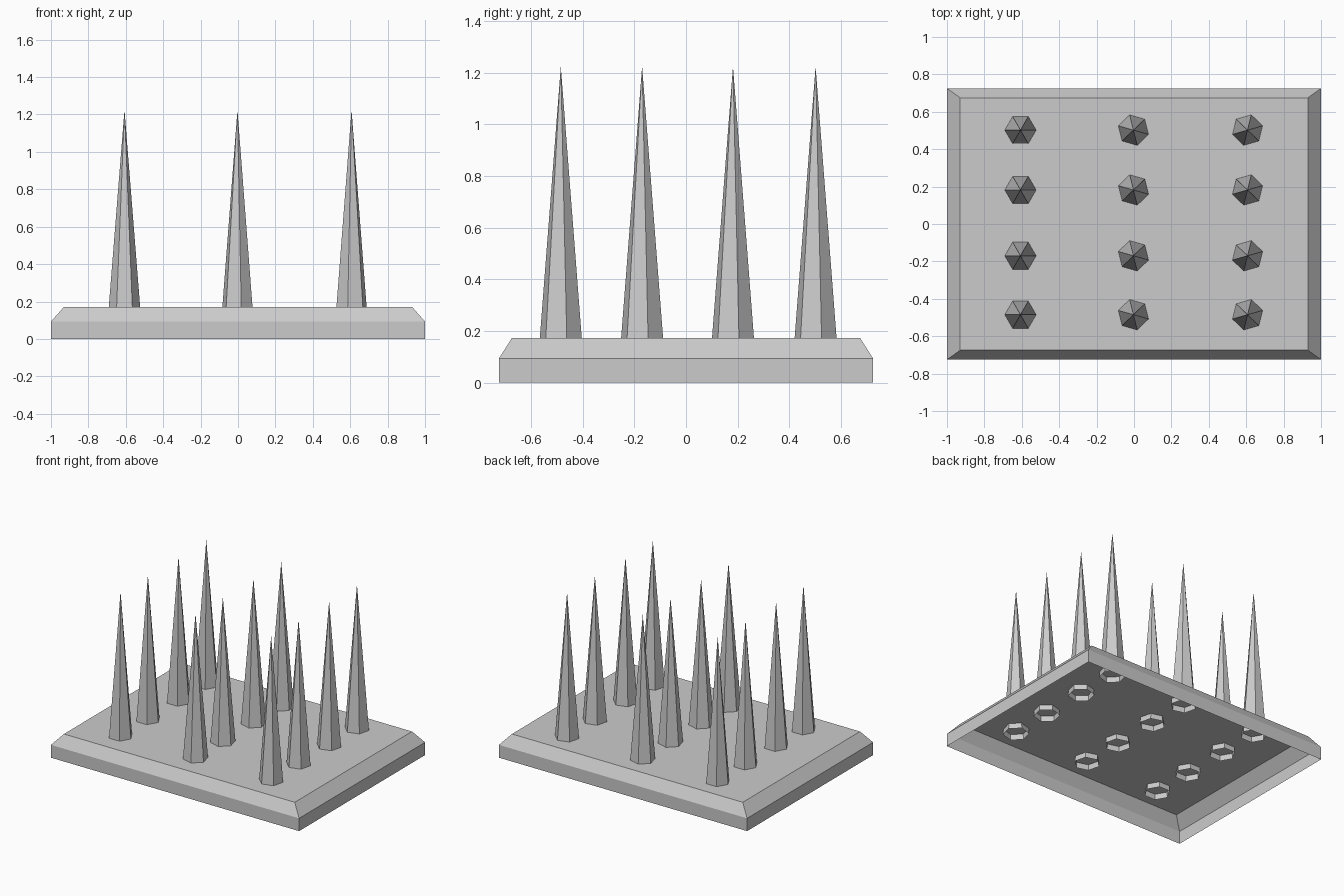
import bpy
import bmesh
from math import radians, sin, cos

cube = bpy.data.objects.get("Cube")
if cube:
    bpy.data.objects.remove(cube, do_unlink=True)

# One grey for the whole model
grey = bpy.data.materials.new("stone_grey")
grey.use_nodes = True
colour = (0.6, 0.6, 0.6, 1)
grey.diffuse_color = colour
grey.node_tree.nodes["Principled BSDF"].inputs["Base Color"].default_value = colour


def add_object(name, bm):
    bm.normal_update()
    mesh = bpy.data.meshes.new(name)
    bm.to_mesh(mesh)
    bm.free()
    mesh.materials.append(grey)
    obj = bpy.data.objects.new(name, mesh)
    bpy.context.collection.objects.link(obj)
    return obj


def bridge(bm, low, high):
    for i in range(len(low)):
        j = (i + 1) % len(low)
        bm.faces.new((low[i], low[j], high[j], high[i]))


# Base: hollow tray, open below, with a sloped shoulder
bm = bmesh.new()
loops = []
for hx, hy, z in ((1, 0.725, 0), (1, 0.725, 0.093), (0.93, 0.675, 0.172)):
    corners = ((-hx, -hy), (hx, -hy), (hx, hy), (-hx, hy))
    loops.append([bm.verts.new((x, y, z)) for x, y in corners])
for low, high in zip(loops, loops[1:]):
    bridge(bm, low, high)
bm.faces.new(loops[-1])
add_object("base", bm)


# Spikes: open six-sided cones whose feet pass through the base top
def spike(name, x, y, turn):
    foot, tip, radius = 0.132, 1.225, 0.087
    bm = bmesh.new()
    ring = []
    for i in range(6):
        a = radians(turn + 60 * i)
        ring.append(bm.verts.new((radius * cos(a), radius * sin(a), foot)))
    apex = bm.verts.new((0, 0, tip))
    for i in range(6):
        bm.faces.new((ring[i], ring[(i + 1) % 6], apex))
    add_object(name, bm).location = (x, y, 0)


columns = (("right", -0.607, 0), ("middle", -0.003, -16), ("left", 0.607, 16))
rows = (-0.485, -0.17, 0.182, 0.502)
for side, x, turn in columns:
    for n, y in enumerate(rows, 1):
        spike(f"spike_{side}_{n}", x, y, turn)
